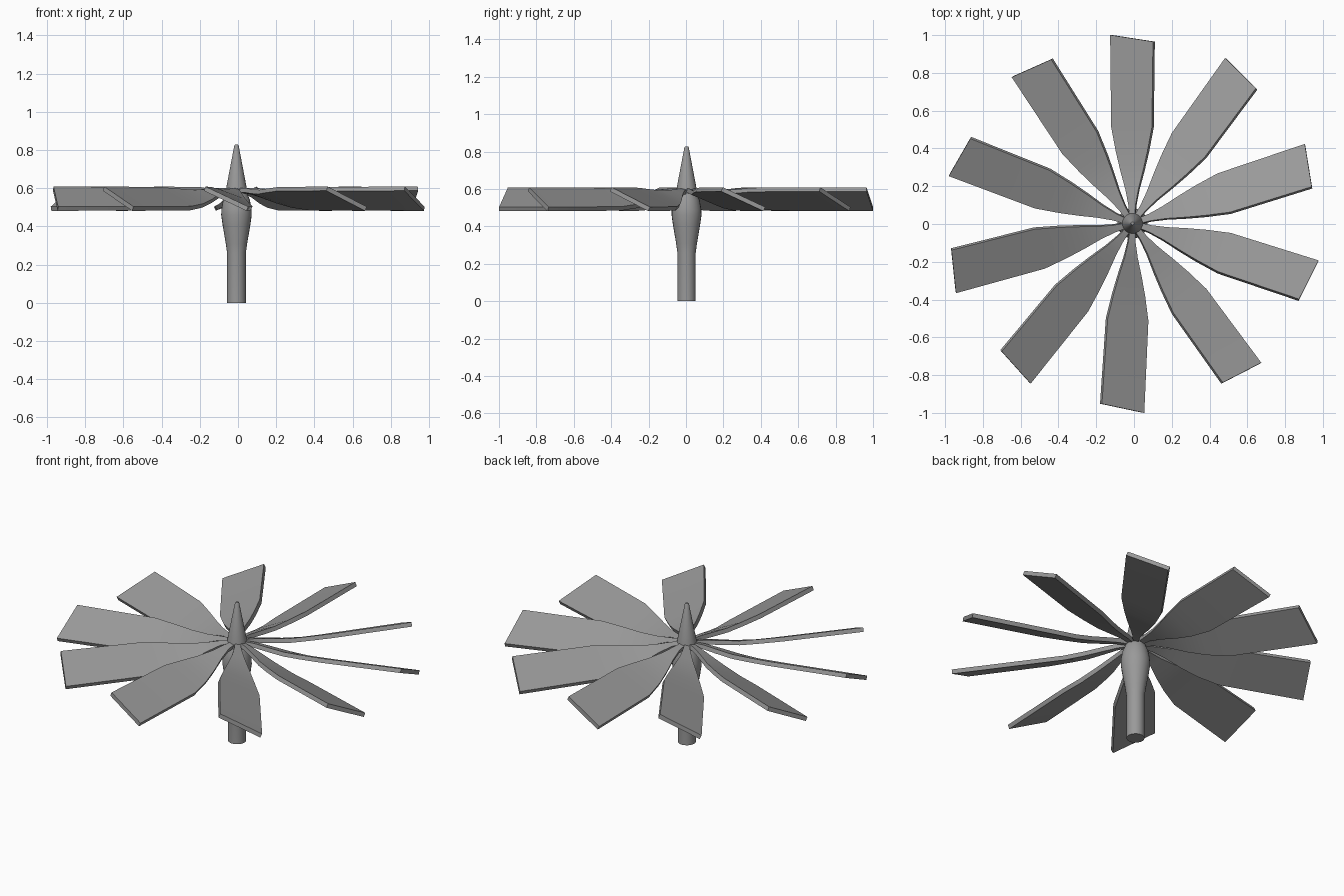
import bpy, bmesh
from math import radians, cos, sin, tau
from mathutils import Matrix, Vector

cube = bpy.data.objects.get("Cube")
if cube:
    bpy.data.objects.remove(cube, do_unlink=True)

grey = bpy.data.materials.new("plain_grey")
grey.use_nodes = True
colour = (0.32, 0.32, 0.32, 1)
grey.diffuse_color = colour
grey.node_tree.nodes["Principled BSDF"].inputs["Base Color"].default_value = colour

CENTRE = Vector((-0.008, 0.003, 0))


def finish(name, bm, angle):
    bmesh.ops.recalc_face_normals(bm, faces=bm.faces)
    mesh = bpy.data.meshes.new(name)
    bm.to_mesh(mesh)
    bm.free()
    obj = bpy.data.objects.new(name, mesh)
    bpy.context.collection.objects.link(obj)
    mesh.materials.append(grey)
    bpy.ops.object.select_all(action='DESELECT')
    obj.select_set(True)
    bpy.context.view_layer.objects.active = obj
    bpy.ops.object.shade_smooth_by_angle(angle=radians(angle))
    return obj


def bridge(bm, rings):
    # Skin a list of closed rings and cap both ends
    n = len(rings[0])
    for a, b in zip(rings, rings[1:]):
        for i in range(n):
            j = (i + 1) % n
            bm.faces.new((a[i], a[j], b[j], b[i]))
    bm.faces.new(rings[0])
    bm.faces.new(rings[-1])


def turned(name, profile, sides=24):
    bm = bmesh.new()
    rings = [[bm.verts.new((r * cos(tau * i / sides), r * sin(tau * i / sides), z))
              for i in range(sides)] for r, z in profile]
    bridge(bm, rings)
    finish(name, bm, 35).location = CENTRE


# Shaft with swollen hub, and pointed spinner
turned("shaft", [(0.049, 0), (0.049, 0.26), (0.056, 0.31), (0.073, 0.41),
                 (0.08, 0.46), (0.079, 0.49), (0.07, 0.54), (0.055, 0.575)])
turned("spinner", [(0.058, 0.565), (0.052, 0.61), (0.012, 0.82), (0.008, 0.828)])

# Blade stations: radius, half width, mid height, pitch in degrees
STATIONS = [(0.03, 0.014, 0.588, 12), (0.1, 0.02, 0.585, 14), (0.18, 0.036, 0.572, 18),
            (0.28, 0.065, 0.556, 22), (0.38, 0.092, 0.548, 25), (0.51, 0.119, 0.545, 25),
            (0.98, 0.125, 0.545, 25)]
HALF_THICK = 0.012


def blade(name, heading):
    bm = bmesh.new()
    rings = []
    for r, half, z, pitch in STATIONS:
        slant = 0.14 if r > 0.9 else 0
        tilt = Matrix.Rotation(radians(-pitch), 3, 'X')
        ring = []
        for sy, sz in ((-1, -1), (1, -1), (1, 1), (-1, 1)):
            p = tilt @ Vector((0, sy * half, sz * HALF_THICK))
            ring.append(bm.verts.new((r + slant * sy * half, p.y, z + p.z)))
        rings.append(ring)
    bridge(bm, rings)
    obj = finish(name, bm, 20)
    obj.location = CENTRE
    obj.rotation_euler.z = radians(heading)


# Two sets of five blades, the second set slightly offset
for i in range(10):
    blade(f"blade_{i + 1}", 90 - 36 * i - (3.2 if i >= 5 else 0))
